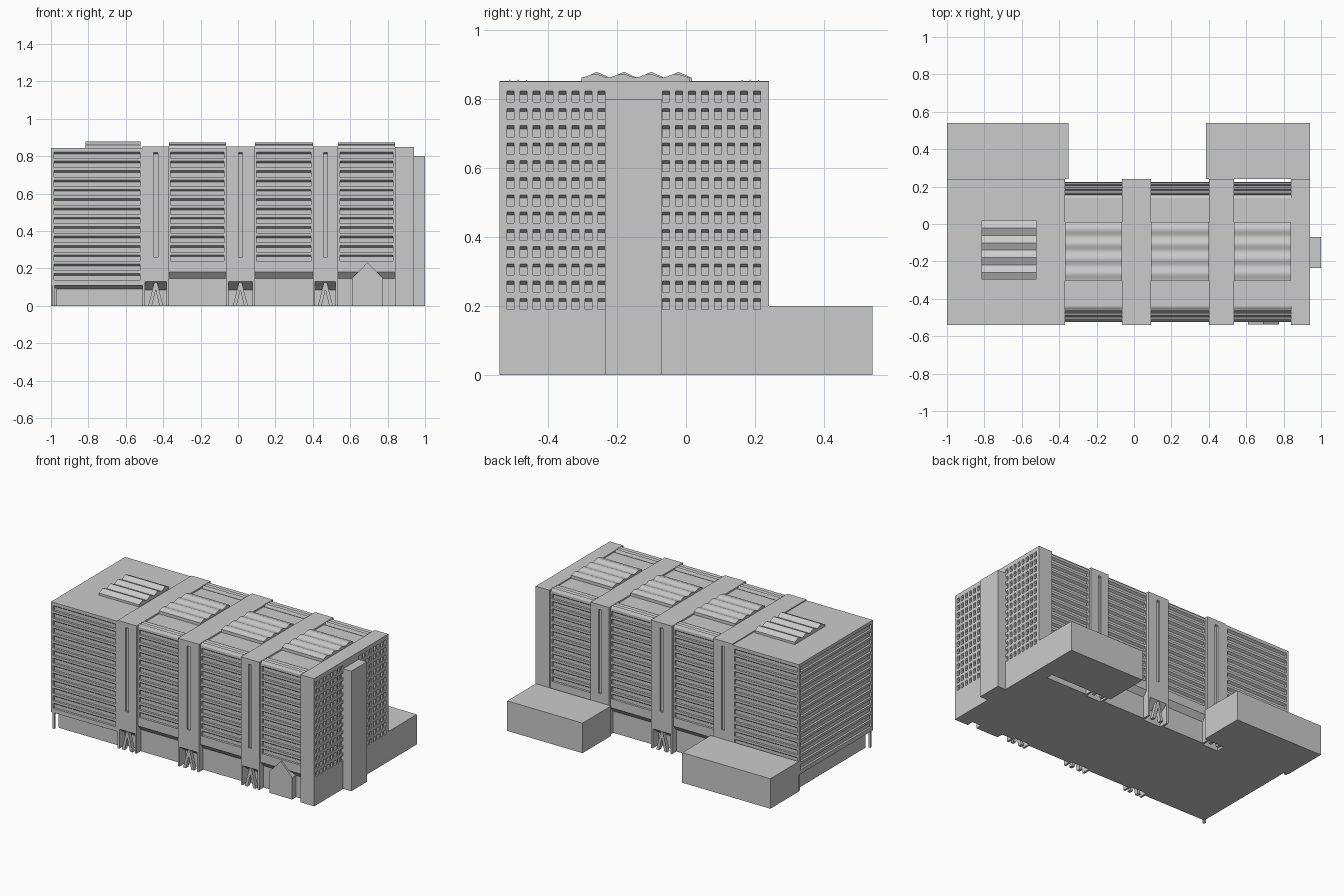
import bpy, bmesh, math

if "Cube" in bpy.data.objects:
    bpy.data.objects.remove(bpy.data.objects["Cube"])

CY = -0.15            # centre line of the main block in y
HD = 0.39             # half depth of piers and end blocks
BD = 0.375            # half depth of recessed bays


def add_prism(bm, pts, axis, a, b):
    """Extrude a profile: axis x takes (y,z) points, axis y takes (x,z)."""
    def co(p, t):
        return (t, p[0], p[1]) if axis == 'x' else (p[0], t, p[1])
    lo = [bm.verts.new(co(p, a)) for p in pts]
    hi = [bm.verts.new(co(p, b)) for p in pts]
    bm.faces.new(lo)
    bm.faces.new(hi[::-1])
    n = len(pts)
    for i in range(n):
        j = (i + 1) % n
        bm.faces.new((lo[i], hi[i], hi[j], lo[j]))


def finish(bm, name):
    bmesh.ops.recalc_face_normals(bm, faces=bm.faces[:])
    me = bpy.data.meshes.new(name)
    bm.to_mesh(me)
    bm.free()
    ob = bpy.data.objects.new(name, me)
    bpy.context.collection.objects.link(ob)
    return ob


def prism(name, pts, axis, a, b):
    bm = bmesh.new()
    add_prism(bm, pts, axis, a, b)
    return finish(bm, name)


def box(name, x0, x1, y0, y1, z0, z1):
    return prism(name, [(y0, z0), (y1, z0), (y1, z1), (y0, z1)], 'x', x0, x1)


def mirrored(half):
    """Half profile (distance from centre line, z) -> closed symmetric (y,z) profile."""
    return [(CY + d, z) for d, z in half] + [(CY - d, z) for d, z in reversed(half)]


def niche(face, sign, z0, z1, depth, s):
    """Recess profile with a sloping soffit; sign points out of the wall."""
    e = 0.01
    return [(face + sign * e, z0), (face - sign * depth, z0),
            (face - sign * depth, z1 - s), (face + sign * e, z1 + e * s / depth)]


def cut(ob, bm):
    """Subtract all cutters in bm from ob and bake the result."""
    cutter = finish(bm, "cutter")
    cutter.hide_render = True
    mod = ob.modifiers.new("cut", 'BOOLEAN')
    mod.operation = 'DIFFERENCE'
    mod.solver = 'EXACT'
    mod.object = cutter
    bpy.context.view_layer.update()
    me = bpy.data.meshes.new_from_object(ob.evaluated_get(bpy.context.evaluated_depsgraph_get()))
    ob.modifiers.clear()
    ob.data = me
    bpy.data.objects.remove(cutter)


def ribbon_windows(bm, x0, x1, half, rows):
    for r in range(rows):
        z1 = 0.823 - 0.05 * r
        for s in (-1, 1):
            add_prism(bm, niche(CY + s * half, s, z1 - 0.034, z1, 0.014, 0.010), 'x', x0, x1)


# Left block with ribbon windows on three sides
left = box("left_block", -1, -0.51, CY - HD, CY + HD, 0.11, 0.845)
bm = bmesh.new()
ribbon_windows(bm, -0.985, -0.525, HD, 14)
for r in range(14):
    z1 = 0.823 - 0.05 * r
    add_prism(bm, niche(-1, -1, z1 - 0.034, z1, 0.014, 0.010), 'y', CY - HD + 0.015, CY + HD - 0.015)
cut(left, bm)

# Set-back ground floor with sloped soffit, and corner columns
bm = bmesh.new()
rings = []
for x, y, z in ((-0.97, -0.505, 0), (-0.97, -0.505, 0.09), (-0.995, -0.535, 0.11)):
    rings.append([bm.verts.new(c) for c in
                  ((x, y, z), (-0.51, y, z), (-0.51, 0.24, z), (x, 0.24, z))])
bm.faces.new(rings[0])
bm.faces.new(rings[-1])
for lo, hi in zip(rings, rings[1:]):
    for i in range(4):
        j = (i + 1) % 4
        bm.faces.new((lo[i], lo[j], hi[j], hi[i]))
finish(bm, "left_ground_floor")
box("corner_column_front", -0.995, -0.98, -0.535, -0.52, 0, 0.115)
box("corner_column_back", -0.995, -0.98, 0.22, 0.235, 0, 0.115)

# Piers with vertical slots, gateway openings and A-shaped supports
PIERS = [(-0.51, -0.37), (-0.065, 0.09), (0.40, 0.535)]
for i, (x0, x1) in enumerate(PIERS):
    xc = (x0 + x1) / 2
    pier = prism(f"pier_{i}", mirrored([(0.33, 0), (0.33, 0.085), (HD, 0.13), (HD, 0.852)]), 'x', x0, x1)
    bm = bmesh.new()
    for s in (-1, 1):
        add_prism(bm, [(CY + s * (HD + 0.01), 0.26), (CY + s * (HD - 0.012), 0.26),
                       (CY + s * (HD - 0.012), 0.812), (CY + s * (HD + 0.01), 0.825)],
                  'x', xc - 0.011, xc + 0.011)
    cut(pier, bm)
    for s, side in ((-1, "front"), (1, "back")):
        ya, yb = sorted((CY + s * 0.33, CY + s * HD))
        box(f"pier_{i}_{side}_jamb_left", x0, x0 + 0.013, ya, yb, 0, 0.13)
        box(f"pier_{i}_{side}_jamb_right", x1 - 0.013, x1, ya, yb, 0, 0.13)
        a_frame = [(-0.04, 0), (-0.02, 0), (0, 0.085), (0.02, 0), (0.04, 0), (0.008, 0.125), (-0.008, 0.125)]
        ya, yb = sorted((CY + s * 0.362, CY + s * 0.388))
        prism(f"pier_{i}_{side}_support", [(xc + x, z) for x, z in a_frame], 'y', ya, yb)

# Recessed bays between the piers: ribbon windows, ridged roof edge, wavy rooflight
N = 32
for i, (x0, x1) in enumerate([(-0.37, -0.065), (0.09, 0.40), (0.535, 0.84)]):
    half = [(0.345, 0), (0.345, 0.145), (BD, 0.18), (BD, 0.84)]
    for k in range(3):
        d = BD - 0.005 - 0.024 * k
        half += [(d, 0.836), (d - 0.01, 0.856), (d - 0.018, 0.836)]
    half.append((0.29, 0.842))
    bay = prism(f"bay_{i}", mirrored(half), 'x', x0, x1)
    bm = bmesh.new()
    ribbon_windows(bm, x0 + 0.01, x1 - 0.01, BD, 12)
    cut(bay, bm)
    wave = [(-0.303 + 0.314 * k / N, 0.867 - 0.005 * math.cos(8 * math.pi * k / N)) for k in range(N + 1)]
    light = prism(f"bay_rooflight_{i}", [(-0.303, 0.838)] + wave + [(0.011, 0.838)], 'x', x0, x1)
    bpy.ops.object.select_all(action='DESELECT')
    light.select_set(True)
    bpy.context.view_layer.objects.active = light
    bpy.ops.object.shade_smooth_by_angle(angle=math.radians(40))

# Folded rooflight on the left block
fold = [(-0.298 + 0.316 * k / 8, 0.878 if k % 2 else 0.860) for k in range(9)]
prism("left_rooflight", [(-0.298, 0.84)] + fold + [(0.018, 0.84)], 'x', -0.815, -0.52)

# Right end slab with a grid of windows
end = box("end_slab", 0.84, 0.94, CY - HD, CY + HD, 0, 0.85)
bm = bmesh.new()
for r in range(13):
    z1 = 0.822 - 0.05 * r
    for start in (-0.508, -0.058):
        for c in range(8):
            y = start + 0.0376 * c
            add_prism(bm, niche(0.94, 1, z1 - 0.032, z1, 0.014, 0.009), 'y', y - 0.0105, y + 0.0105)
cut(end, bm)
box("stair_tower", 0.94, 1.0, -0.235, -0.07, 0, 0.80)

# Low rear wings
box("rear_wing_left", -1, -0.35, 0.24, 0.54, 0, 0.20)
box("rear_wing_right", 0.385, 0.94, 0.24, 0.54, 0, 0.20)

# Gabled entrance porch
prism("entrance_porch", [(0.61, 0), (0.775, 0), (0.775, 0.147), (0.692, 0.232), (0.61, 0.147)],
      'y', -0.537, -0.47)
